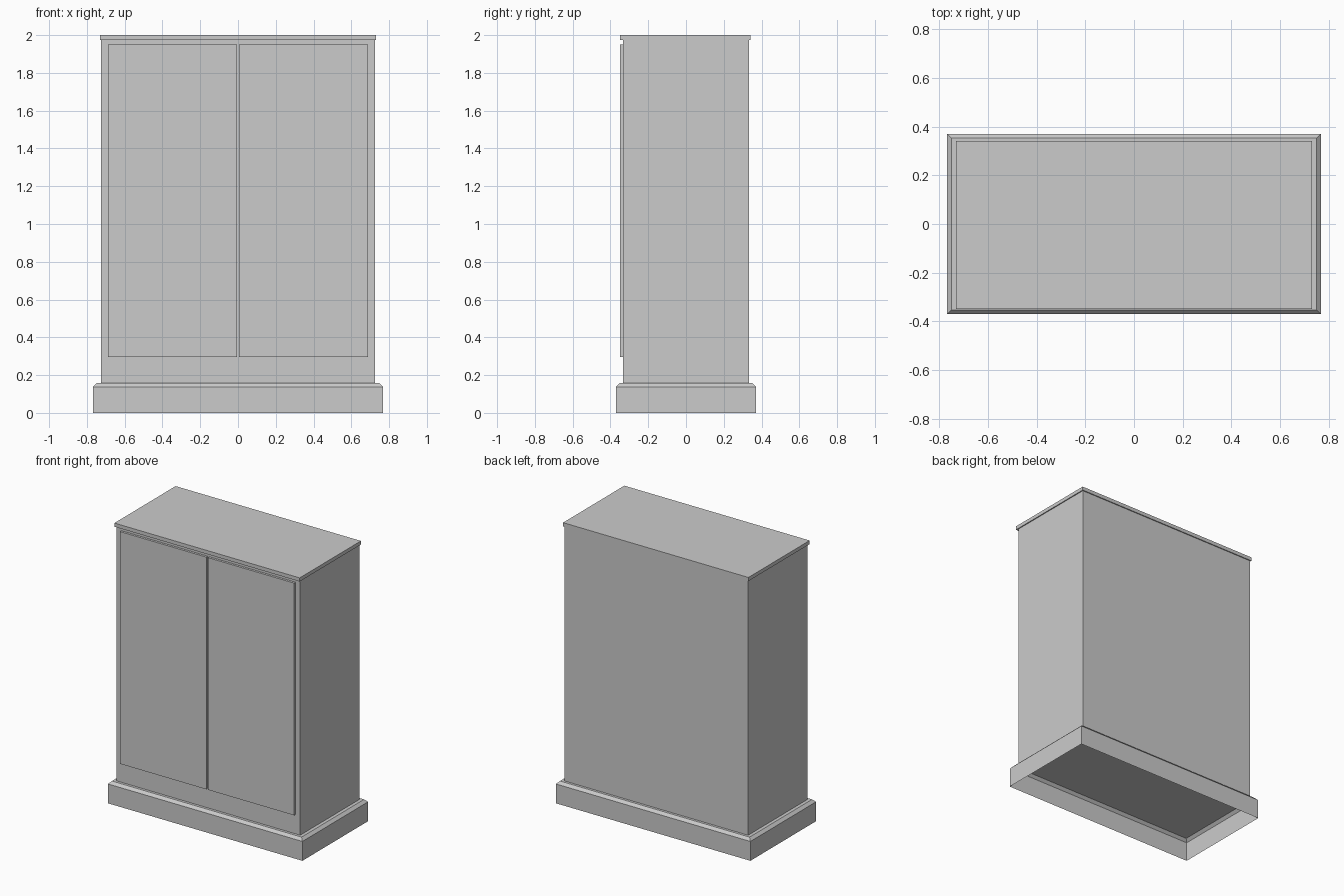
import bpy
import bmesh

cube = bpy.data.objects.get("Cube")
if cube:
    bpy.data.objects.remove(cube, do_unlink=True)

# Single grey finish
GREY = (0.6, 0.6, 0.6, 1.0)
grey = bpy.data.materials.new("plain grey")
grey.use_nodes = True
grey.diffuse_color = GREY
bsdf = next(n for n in grey.node_tree.nodes if n.type == 'BSDF_PRINCIPLED')
bsdf.inputs["Base Color"].default_value = GREY


def loft(name, sections, bottom=True):
    """Stack rectangles (half_width, front, back, z) into a capped solid."""
    bm = bmesh.new()
    rings = []
    for w, front, back, z in sections:
        corners = ((-w, front), (w, front), (w, back), (-w, back))
        rings.append([bm.verts.new((x, y, z)) for x, y in corners])
    for low, high in zip(rings, rings[1:]):
        for i in range(4):
            j = (i + 1) % 4
            bm.faces.new((low[i], low[j], high[j], high[i]))
    bm.faces.new(rings[-1])
    if bottom:
        bm.faces.new(rings[0][::-1])
    mesh = bpy.data.meshes.new(name)
    bm.to_mesh(mesh)
    bm.free()
    mesh.materials.append(grey)
    obj = bpy.data.objects.new(name, mesh)
    bpy.context.collection.objects.link(obj)
    return obj


PLINTH_TOP = 0.157
LID_BOTTOM = 1.974
BODY_FRONT, BODY_BACK = -0.333, 0.334

# Plinth: thin shell open underneath, with a chamfered upper edge
loft("plinth", [(0.767, -0.37, 0.37, 0),
                (0.767, -0.37, 0.37, 0.138),
                (0.748, -0.352, 0.352, PLINTH_TOP)], bottom=False)

# Cabinet carcass, standing on the plinth's top
loft("carcass", [(0.724, BODY_FRONT, BODY_BACK, PLINTH_TOP),
                 (0.724, BODY_FRONT, BODY_BACK, LID_BOTTOM)], bottom=False)

# Thin lid overhanging mostly at the front
loft("lid", [(0.731, -0.349, 0.341, LID_BOTTOM),
             (0.731, -0.349, 0.341, 2)])

# Pair of flat doors with a narrow gap between them
DOOR_INNER, DOOR_OUTER = 0.006, 0.688
for side, name in ((1, "left_door"), (-1, "right_door")):
    half = (DOOR_OUTER - DOOR_INNER) / 2
    door = loft(name, [(half, -0.349, BODY_FRONT, 0.295),
                       (half, -0.349, BODY_FRONT, 1.951)])
    door.location.x = side * (DOOR_INNER + DOOR_OUTER) / 2
